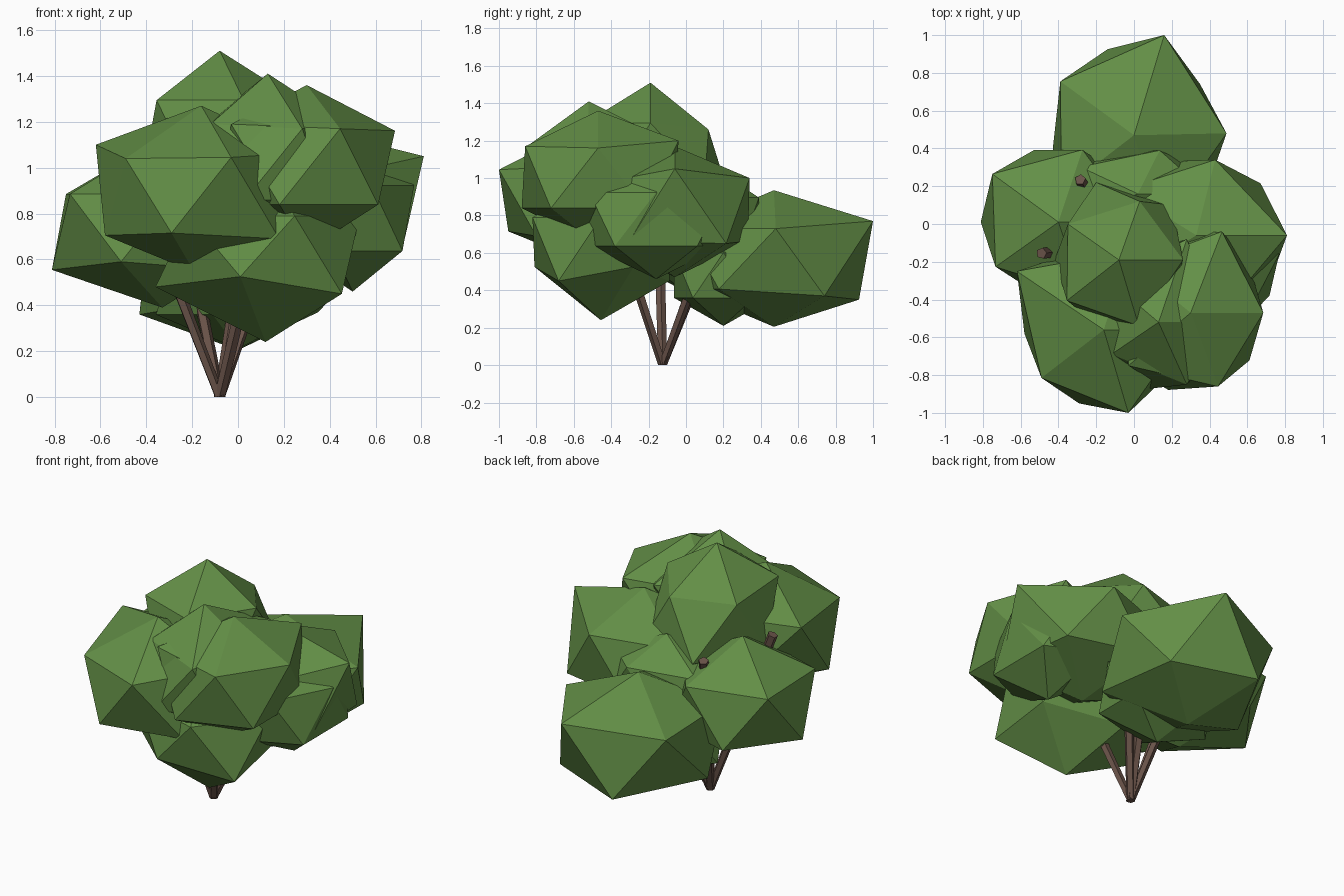
import bpy
import bmesh
from mathutils import Vector

old = bpy.data.objects.get("Cube")
if old:
    bpy.data.objects.remove(old, do_unlink=True)


def make_material(name, rgb):
    mat = bpy.data.materials.new(name)
    mat.use_nodes = True
    color = (*rgb, 1.0)
    mat.diffuse_color = color
    mat.node_tree.nodes["Principled BSDF"].inputs["Base Color"].default_value = color
    return mat


def add_object(name, bm, mat):
    mesh = bpy.data.meshes.new(name)
    bm.to_mesh(mesh)
    bm.free()
    mesh.materials.append(mat)
    obj = bpy.data.objects.new(name, mesh)
    bpy.context.collection.objects.link(obj)
    return obj


def leaf_clump(name, center, radii, mat, corners=()):
    """Faceted clump; the corner nearest each given point is pulled onto it."""
    bm = bmesh.new()
    bmesh.ops.create_icosphere(bm, subdivisions=1, radius=1.0)
    bmesh.ops.scale(bm, vec=radii, verts=bm.verts)
    bmesh.ops.translate(bm, vec=center, verts=bm.verts)
    for point in map(Vector, corners):
        nearest = min(bm.verts, key=lambda v: (v.co - point).length)
        nearest.co = point
    return add_object(name, bm, mat)


def stem(name, base, tip, mat, radius=0.03):
    """Five-sided straight stem from base to tip."""
    base, tip = Vector(base), Vector(tip)
    axis = tip - base
    bm = bmesh.new()
    bmesh.ops.create_cone(bm, cap_ends=True, segments=5, radius1=radius * 0.85,
                          radius2=radius, depth=axis.length)
    turn = axis.to_track_quat("Z", "Y").to_matrix()
    bmesh.ops.rotate(bm, cent=(0, 0, 0), matrix=turn, verts=bm.verts)
    bmesh.ops.translate(bm, vec=(base + tip) / 2, verts=bm.verts)
    # Level the foot on the ground
    for v in bm.verts:
        if v.co.z < 0.1:
            v.co.z = 0.0
    return add_object(name, bm, mat)


leaf_green = make_material("leaf green", (0.125, 0.275, 0.062))
bark_brown = make_material("bark brown", (0.14, 0.085, 0.065))

# Foliage: clump name, centre, radii
clumps = [
    ("crown_clump", (-0.08, -0.19, 1.12), (0.38, 0.41, 0.39)),
    ("back_clump", (0.0, 0.47, 0.57), (0.53, 0.56, 0.365)),
    ("upper_left_clump", (0.3, -0.47, 1.0), (0.43, 0.48, 0.36)),
    ("upper_front_clump", (0.13, -0.52, 1.03), (0.36, 0.42, 0.38)),
    ("front_right_clump", (-0.16, -0.56, 0.9), (0.49, 0.49, 0.37)),
    ("left_clump", (0.33, -0.06, 0.82), (0.54, 0.46, 0.35)),
    ("left_low_clump", (0.5, -0.16, 0.78), (0.3, 0.42, 0.32)),
    ("right_clump", (-0.4, 0.01, 0.72), (0.46, 0.45, 0.37)),
    ("front_low_clump", (0.12, -0.455, 0.62), (0.46, 0.43, 0.38)),
    ("inner_low_clump", (0.0, 0.2, 0.48), (0.4, 0.31, 0.27)),
    ("inner_upper_clump", (0.02, 0.16, 0.77), (0.42, 0.27, 0.28)),
]

# Irregular corners of the clumps
pulled = {
    "crown_clump": [(0.03, 0.12, 1.26), (-0.2, 0.22, 0.94), (0.2, 0.1, 0.98),
                    (-0.35, 0.0, 1.265)],
    "back_clump": [(0.16, 1.0, 0.77), (-0.39, 0.755, 0.72), (-0.14, 0.925, 0.35),
                   (-0.43, 0.4, 0.36), (0.35, 0.74, 0.37), (0.49, 0.48, 0.73)],
    "upper_left_clump": [(-0.03, -0.75, 1.19), (0.445, -0.86, 1.17), (0.466, -0.04, 1.2)],
    "upper_front_clump": [(0.28, -0.85, 1.17), (-0.12, -0.69, 1.19), (0.28, -0.08, 1.19)],
    "front_right_clump": [(-0.62, -0.25, 1.1), (-0.49, -0.815, 1.04), (-0.03, -1.0, 1.045),
                          (-0.58, -0.58, 0.705), (-0.29, -0.95, 0.715),
                          (0.18, -0.8, 0.69), (-0.19, -0.53, 0.545)],
    "left_clump": [(0.81, -0.06, 1.05), (0.43, 0.34, 1.0), (0.67, 0.215, 0.65)],
    "right_clump": [(-0.75, 0.265, 0.885), (-0.33, 0.0, 0.39), (-0.51, -0.37, 0.59)],
    "front_low_clump": [(0.01, -0.81, 0.525), (-0.36, -0.45, 0.48), (0.435, -0.28, 0.525)],
}
for name, center, radii in clumps:
    leaf_clump(name, center, radii, leaf_green, pulled.get(name, ()))

# Stems fanning out from one foot
foot = (-0.08, -0.125, 0.0)
tips = {
    "right_stem": (-0.49, -0.155, 1.06),
    "back_right_stem": (-0.285, 0.235, 0.99),
    "back_left_stem": (0.075, 0.26, 0.96),
    "left_stem": (0.22, 0.2, 0.88),
    "front_stem": (0.12, -0.4, 0.85),
}
for name, tip in tips.items():
    stem(name, foot, tip, bark_brown)
